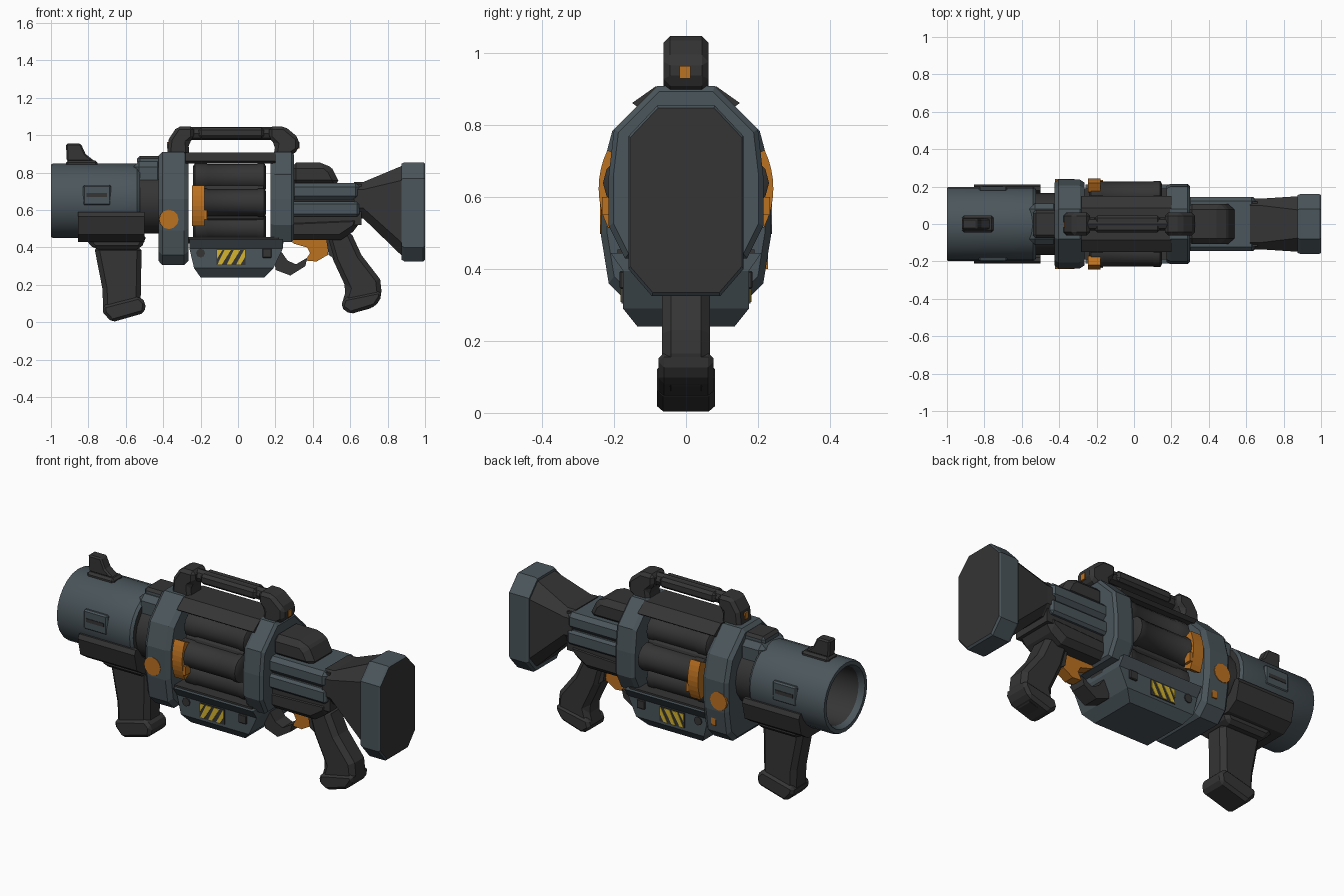
import bpy, bmesh, math
from math import sin, cos, pi, radians


def material(name, rgb):
    m = bpy.data.materials.new(name)
    m.diffuse_color = (*rgb, 1)
    return m


SLATE = material("slate_grey", (0.069, 0.092, 0.105))
DARK = material("charcoal", (0.035, 0.035, 0.036))
ORANGE = material("orange", (0.50, 0.165, 0.015))
YELLOW = material("yellow", (0.66, 0.46, 0.03))
AXIS = 0.64  # height of the drum axis


def build(name, verts, faces, mat, bevel=0, smooth=False, second=None, rule=None):
    bm = bmesh.new()
    vs = [bm.verts.new(v) for v in verts]
    for f in faces:
        bm.faces.new([vs[i] for i in f])
    bmesh.ops.recalc_face_normals(bm, faces=bm.faces)
    bm.normal_update()
    me = bpy.data.meshes.new(name)
    me.materials.append(mat)
    if second:
        me.materials.append(second)
        for f in bm.faces:
            f.material_index = int(rule(f))
    bm.to_mesh(me)
    bm.free()
    ob = bpy.data.objects.new(name, me)
    bpy.context.collection.objects.link(ob)
    if smooth:
        bpy.ops.object.select_all(action='DESELECT')
        ob.select_set(True)
        bpy.context.view_layer.objects.active = ob
        bpy.ops.object.shade_smooth_by_angle(angle=radians(35))
    if bevel:
        b = ob.modifiers.new("chamfer", 'BEVEL')
        b.width, b.segments, b.limit_method, b.angle_limit = bevel, 1, 'ANGLE', radians(35)
    return ob


def loft(name, rings, mat, **kw):
    """Skin a list of equal-length rings and cap both ends."""
    n = len(rings[0])
    faces = [(r * n + i, r * n + (i + 1) % n, (r + 1) * n + (i + 1) % n, (r + 1) * n + i)
             for r in range(len(rings) - 1) for i in range(n)]
    faces += [tuple(range(n)), tuple(range((len(rings) - 1) * n, len(rings) * n))]
    return build(name, [v for r in rings for v in r], faces, mat, **kw)


def profile(name, pts, y0, y1, mat, **kw):
    """Side outline in x,z extruded from y0 to y1."""
    return loft(name, [[(x, y, z) for x, z in pts] for y in (y0, y1)], mat, **kw)


def box(name, x, y, z, mat, **kw):
    return profile(name, [(x[0], z[0]), (x[1], z[0]), (x[1], z[1]), (x[0], z[1])], y[0], y[1], mat, **kw)


def lathe(name, xr, mat, sides=20, y=0, z=AXIS, **kw):
    """Turned part along x from (x, radius) pairs."""
    return loft(name, [[(x, y + r * cos(2 * pi * i / sides), z + r * sin(2 * pi * i / sides))
                        for i in range(sides)] for x, r in xr], mat, **kw)


def section(x, half, s=1.0, cz=AXIS):
    """Symmetric y,z section from (y, z) points of one half, top to bottom."""
    pts = half + [(-y, z) for y, z in reversed(half)]
    return [(x, y * s, cz + (z - cz) * s) for y, z in pts]


def disc_y(name, x, z, r, y0, y1, mat, sides=12):
    profile(name, [(x + r * cos(2 * pi * i / sides), z + r * sin(2 * pi * i / sides))
                   for i in range(sides)], y0, y1, mat)


# Barrel with open bore, dark neck
BORE = 0.65
lathe("barrel", [(-0.62, 0.158), (-0.97, 0.158), (-1.0, 0.172), (-1.0, 0.193), (-0.99, 0.199),
                 (-0.54, 0.199), (-0.525, 0.188), (-0.525, 0.12)], SLATE, sides=24, z=BORE, smooth=True, second=DARK,
      rule=lambda f: f.calc_center_median().x > -0.98 and
      math.hypot(f.calc_center_median().y, f.calc_center_median().z - BORE) < 0.16)
lathe("barrel_neck", [(-0.60, 0.165), (-0.40, 0.165)], DARK, sides=16, smooth=True)
box("neck_top_block", (-0.56, -0.40), (-0.11, 0.11), (0.72, 0.86), SLATE, bevel=0.03)
box("neck_top_cap", (-0.54, -0.40), (-0.075, 0.075), (0.84, 0.89), SLATE, bevel=0.015,
    second=DARK, rule=lambda f: f.normal.z > 0.9)

# Front sight
box("sight_base", (-0.92, -0.75), (-0.045, 0.045), (0.82, 0.865), DARK, bevel=0.012)
profile("front_sight", [(-0.915, 0.86), (-0.92, 0.955), (-0.84, 0.955), (-0.815, 0.90), (-0.765, 0.86)],
        -0.03, 0.03, DARK, bevel=0.008)

# Front grip and its U-shaped cradle hugging the barrel
cradle = [(0.06, 0.475), (0.14, 0.53), (0.178, 0.59), (0.20, 0.59), (0.212, 0.565), (0.19, 0.47), (0.13, 0.43)]
loft("grip_cradle", [section(-0.855, cradle), section(-0.83, cradle), section(-0.50, cradle)], DARK)
profile("grip_neck", [(-0.83, 0.46), (-0.77, 0.39), (-0.52, 0.39), (-0.485, 0.47)], -0.11, 0.11, DARK, bevel=0.02)
profile("front_grip", [(-0.77, 0.41), (-0.725, 0.18), (-0.72, 0.05), (-0.52, 0.07), (-0.52, 0.14), (-0.515, 0.41)],
        -0.067, 0.067, DARK, bevel=0.025)
profile("front_grip_foot", [(-0.725, 0.09), (-0.72, 0.05), (-0.675, 0.0), (-0.50, 0.05), (-0.492, 0.105), (-0.53, 0.14)],
        -0.08, 0.08, DARK, bevel=0.016)

# Frames on either side of the drum
front = [(0.08, 0.91), (0.205, 0.785), (0.238, 0.66), (0.236, 0.49), (0.215, 0.36), (0.16, 0.305)]
loft("front_frame", [section(-0.425, front, 0.93), section(-0.405, front), section(-0.29, front),
                     section(-0.265, front, 0.93)], SLATE)
rear = [(0.08, 0.91), (0.20, 0.79), (0.215, 0.66), (0.215, 0.52), (0.17, 0.43)]
loft("rear_frame", [section(0.175, rear, 0.95), section(0.195, rear), section(0.285, rear),
                    section(0.30, rear, 0.94)], SLATE)
cover = [(0.085, 0.908), (0.15, 0.862), (0.13, 0.848)]
loft("drum_cover", [section(-0.28, cover), section(0.20, cover)], DARK)
box("drum_floor", (-0.28, 0.22), (-0.19, 0.19), (0.42, 0.455), DARK)

# Revolving drum with six chambers
lathe("drum_core", [(-0.225, 0.165), (0.135, 0.165)], DARK, sides=12)
for i in range(6):
    a = i * pi / 3
    lathe("drum_chamber_%d" % i, [(-0.24, 0.06), (-0.23, 0.076), (-0.17, 0.076), (-0.16, 0.071), (0.10, 0.071),
                                  (0.11, 0.076), (0.14, 0.076), (0.15, 0.06)], DARK, sides=12,
          y=0.155 * cos(a), z=AXIS + 0.155 * sin(a), smooth=True)

# Lower magazine housing
levels = [(0.24, -0.20, 0.14, 0.135), (0.29, -0.235, 0.19, 0.175), (0.395, -0.26, 0.24, 0.175), (0.445, -0.26, 0.24, 0.21)]
loft("lower_housing", [[(a, -w, z), (b, -w, z), (b, w, z), (a, w, z)] for z, a, b, w in levels], SLATE)

# Carry handle
profile("handle_front_post", [(-0.38, 0.89), (-0.37, 0.98), (-0.325, 1.048), (-0.235, 1.048), (-0.235, 0.985), (-0.265, 0.96),
                              (-0.26, 0.89)], -0.062, 0.062, DARK, bevel=0.018)
profile("handle_rear_post", [(0.19, 0.89), (0.20, 0.95), (0.165, 0.985), (0.165, 1.048), (0.25, 1.048), (0.325, 0.985),
                             (0.325, 0.92), (0.28, 0.89)], -0.062, 0.062, DARK, bevel=0.018)
lathe("handle_bar", [(-0.26, 0.035), (0.19, 0.035)], DARK, sides=8, z=1.01)
box("handle_bar_sleeve", (-0.21, 0.14), (-0.046, 0.046), (0.983, 1.042), DARK, bevel=0.015)
for x in (-0.374, 0.324):
    box("handle_catch", (x - 0.006, x + 0.006), (-0.018, 0.012), (0.93, 0.965), ORANGE)

# Receiver
box("receiver_core", (0.26, 0.66), (-0.12, 0.12), (0.52, 0.74), DARK)
box("receiver_upper_rail", (0.28, 0.65), (-0.145, 0.145), (0.653, 0.745), SLATE, bevel=0.022)
box("receiver_lower_rail", (0.28, 0.65), (-0.145, 0.145), (0.565, 0.647), SLATE, bevel=0.014)
profile("receiver_belly", [(0.19, 0.55), (0.19, 0.44), (0.55, 0.44), (0.64, 0.50), (0.66, 0.57)], -0.125, 0.125, DARK, bevel=0.03)
profile("receiver_hump", [(0.28, 0.73), (0.28, 0.853), (0.47, 0.853), (0.505, 0.82), (0.55, 0.73)],
        -0.108, 0.108, DARK, bevel=0.03)

# Shoulder stock and butt plate
butt = [(0.08, 0.855), (0.16, 0.77), (0.16, 0.40), (0.095, 0.325)]
throat = [(0.10, 0.75), (0.135, 0.71), (0.135, 0.61), (0.09, 0.555)]
loft("stock", [section(0.62, throat), section(0.67, throat), section(0.885, butt, 0.93)], DARK)
loft("butt_plate", [section(0.875, butt, 0.97), section(0.89, butt), section(0.99, butt), section(1.0, butt, 0.97)],
     SLATE, second=DARK, rule=lambda f: f.normal.x > 0.95)

# Rear grip, trigger and guard
profile("rear_grip", [(0.47, 0.47), (0.60, 0.49), (0.66, 0.36), (0.76, 0.23), (0.77, 0.14), (0.73, 0.08), (0.60, 0.045),
                      (0.55, 0.08), (0.58, 0.18), (0.51, 0.33)], -0.067, 0.067, DARK, bevel=0.025)
profile("rear_grip_foot", [(0.565, 0.13), (0.55, 0.08), (0.60, 0.043), (0.735, 0.085), (0.77, 0.14), (0.76, 0.17)],
        -0.077, 0.077, DARK, bevel=0.018)
profile("trigger", [(0.26, 0.45), (0.49, 0.45), (0.48, 0.36), (0.42, 0.325), (0.36, 0.33), (0.385, 0.37), (0.37, 0.40),
                    (0.30, 0.42)], -0.03, 0.03, ORANGE)
profile("trigger_guard", [(0.19, 0.45), (0.25, 0.45), (0.23, 0.38), (0.265, 0.33), (0.31, 0.31), (0.37, 0.345), (0.36, 0.30),
                          (0.28, 0.25), (0.20, 0.28)], -0.045, 0.045, DARK)
profile("guard_rear_strap", [(0.47, 0.45), (0.52, 0.45), (0.53, 0.33), (0.485, 0.36)], -0.05, 0.05, DARK)

# Details repeated on both sides
for s, side in ((-1, "near"), (1, "far")):
    # orange drum clamp
    ring = []
    for k in range(9):
        a = radians(-27 + 53 * k / 8)
        ring.append([(x, s * r * cos(a), 0.625 + r * sin(a))
                     for x, r in ((-0.245, 0.19), (-0.245, 0.243), (-0.18, 0.243), (-0.18, 0.19))])
    loft("drum_clamp_" + side, ring, ORANGE)
    box("drum_clamp_lug_" + side, (-0.18, -0.165), sorted((s * 0.19, s * 0.234)), (0.55, 0.60), ORANGE)
    # frame disc
    disc_y("frame_disc_" + side, -0.37, 0.55, 0.052, s * 0.21, s * 0.2395, ORANGE)
    # hazard panel with diagonal stripes
    box("hazard_panel_" + side, (-0.115, 0.04), sorted((s * 0.174, s * 0.179)), (0.305, 0.39), DARK)
    for x0 in (-0.11, -0.06, -0.01):
        profile("hazard_stripe_" + side, [(x0, 0.309), (x0 + 0.024, 0.309), (min(x0 + 0.072, 0.037), 0.386), (x0 + 0.037, 0.386)]
                if x0 < -0.02 else [(x0, 0.309), (x0 + 0.024, 0.309), (0.037, 0.347), (0.037, 0.386), (0.032, 0.386)],
                s * 0.178, s * 0.182, YELLOW)
    profile("hazard_corner_" + side, [(-0.112, 0.34), (-0.083, 0.386), (-0.112, 0.386)], s * 0.178, s * 0.182, YELLOW)
    # housing screw and button
    disc_y("housing_screw_" + side, -0.20, 0.37, 0.024, s * 0.17, s * 0.181, DARK, sides=8)
    box("housing_button_" + side, (0.13, 0.18), sorted((s * 0.17, s * 0.185)), (0.345, 0.395), DARK, bevel=0.004)
    # barrel vent
    box("barrel_vent_" + side, (-0.83, -0.68), sorted((s * 0.175, s * 0.201)), (0.625, 0.735), SLATE, bevel=0.008)
    box("barrel_vent_slot_" + side, (-0.81, -0.70), sorted((s * 0.18, s * 0.204)), (0.67, 0.69), DARK)
box("frame_latch", (-0.345, -0.315), (0.21, 0.228), (0.40, 0.45), ORANGE)
